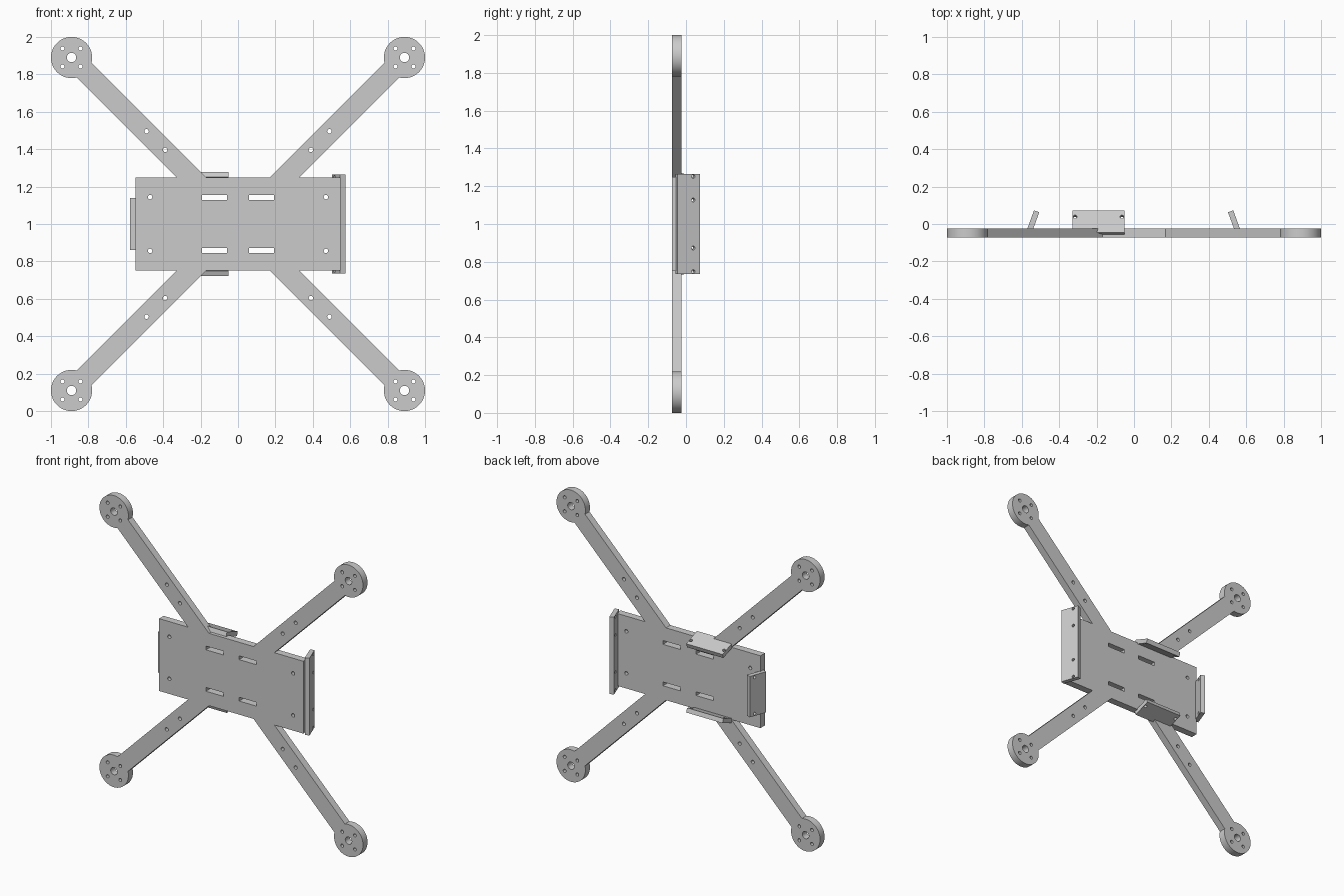
import bpy, bmesh, math
from mathutils import Matrix, Vector

if "Cube" in bpy.data.objects:
    bpy.data.objects.remove(bpy.data.objects["Cube"])


def circle(cx, cy, r, n=24):
    return [(cx + r * math.cos(2 * math.pi * i / n),
             cy + r * math.sin(2 * math.pi * i / n)) for i in range(n)]


def rect(cx, cy, hx, hy):
    return [(cx - hx, cy - hy), (cx + hx, cy - hy), (cx + hx, cy + hy), (cx - hx, cy + hy)]


def cut_sheet(name, loops, thickness, matrix):
    """Extrude a flat profile (first loop outline, the others holes)."""
    curve = bpy.data.curves.new(name, 'CURVE')
    curve.dimensions = '2D'
    curve.fill_mode = 'BOTH'
    curve.extrude = thickness / 2
    for loop in loops:
        spline = curve.splines.new('POLY')
        spline.points.add(len(loop) - 1)
        for point, (x, y) in zip(spline.points, loop):
            point.co = (x, y, 0, 1)
        spline.use_cyclic_u = True
    obj = bpy.data.objects.new(name, curve)
    bpy.context.collection.objects.link(obj)
    bpy.ops.object.select_all(action='DESELECT')
    obj.select_set(True)
    bpy.context.view_layer.objects.active = obj
    bpy.ops.object.convert(target='MESH')
    obj = bpy.context.object
    bm = bmesh.new()
    bm.from_mesh(obj.data)
    bmesh.ops.remove_doubles(bm, verts=bm.verts, dist=1e-5)
    bmesh.ops.recalc_face_normals(bm, faces=bm.faces)
    bm.to_mesh(obj.data)
    bm.free()
    bpy.ops.object.shade_smooth_by_angle(angle=math.radians(30))
    obj.matrix_world = matrix
    return obj


# Frame: centre plate, four diagonal arms and round motor mounts in one outline
PX, PZ = 0.547, 0.248          # plate half sizes
M, R, HW = 0.89, 0.11, 0.056   # motor position, mount radius, arm half width
d = HW * math.sqrt(2)
a = math.asin(HW / R)
start, sweep, n = math.radians(225) + a, 2 * math.pi - 2 * a, 56
arc = [(M + R * math.cos(start + sweep * i / n), M + R * math.sin(start + sweep * i / n))
       for i in range(n + 1)]
quarter = [(PX, PZ), (PZ + d, PZ)] + arc + [(PZ - d, PZ)]
upper = quarter + [(-x, z) for x, z in reversed(quarter)]
loops = [upper + [(-x, -z) for x, z in upper]]

# Holes and strap slots, repeated in all four quadrants
for sx in (-1, 1):
    for sz in (-1, 1):
        loops.append(circle(sx * M, sz * M, 0.025, 32))
        for ox in (-0.048, 0.048):
            for oz in (-0.048, 0.048):
                loops.append(circle(sx * M + ox, sz * M + oz, 0.011))
        for x, z in ((0.489, 0.496), (0.39, 0.396), (0.47, 0.144)):
            loops.append(circle(sx * x, sz * z, 0.012))
        loops.append(rect(sx * 0.126, sz * 0.142, 0.066, 0.013))

cut_sheet("frame_plate", loops, 0.049,
          Matrix.Translation((0, -0.049, 1)) @ Matrix.Rotation(math.pi / 2, 4, 'X'))


# Side flaps, leaning 20 degrees inward towards the back
def flap(name, centre, along, inward, half, holes):
    t = math.radians(20)
    u = Vector(along)
    v = Vector(inward) * math.sin(t) + Vector((0, 1, 0)) * math.cos(t)
    m = Matrix((u, v, u.cross(v))).transposed().to_4x4()
    profile = [rect(0, 0, half, 0.0625)]
    profile += [circle(s * h, 0.026, 0.01) for h in holes for s in (-1, 1)]
    cut_sheet(name, profile, 0.03, Matrix.Translation(centre) @ m)


flap("right_flap", (0.538, 0.009, 1), (0, 0, 1), (-1, 0, 0), 0.265, (0.127, 0.252))
flap("left_flap", (-0.542, 0.009, 1), (0, 0, 1), (1, 0, 0), 0.14, (0.125,))
flap("top_flap", (-0.19, 0.009, 1.243), (1, 0, 0), (0, 0, -1), 0.138, (0.125,))
flap("bottom_flap", (-0.19, 0.009, 0.757), (1, 0, 0), (0, 0, 1), 0.138, (0.125,))
